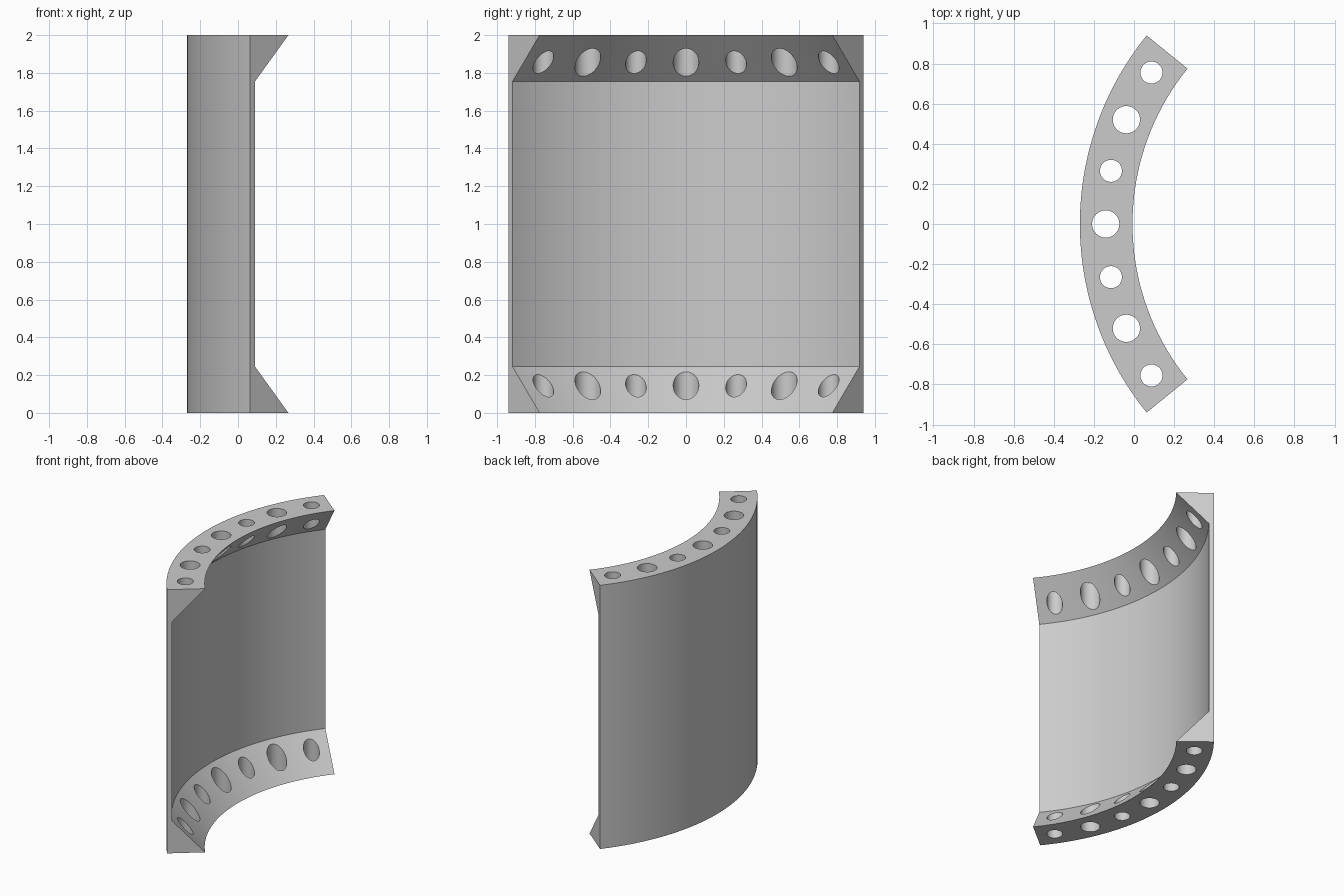
import bpy
import bmesh
from math import sin, cos, radians
from mathutils import Matrix

cube = bpy.data.objects.get("Cube")
if cube:
    bpy.data.objects.remove(cube, do_unlink=True)

HEIGHT = 2.0
CENTRE_X = 1.224                  # axis of the curved panel
OUTER, WALL, INNER = 1.494, 1.459, 1.2315
FLANGE = 0.245                    # height of each sloping flange
HALF_ANGLE = 39.0
SEGMENTS = 48
HOLE_RING, HOLE_STEP = 1.365, 11.2


def arc_point(radius, degrees, z):
    a = radians(degrees)
    return (CENTRE_X - radius * cos(a), radius * sin(a), z)


def make_object(name, bm):
    bmesh.ops.recalc_face_normals(bm, faces=bm.faces)
    mesh = bpy.data.meshes.new(name)
    bm.to_mesh(mesh)
    bm.free()
    obj = bpy.data.objects.new(name, mesh)
    bpy.context.collection.objects.link(obj)
    return obj


# Material
grey = bpy.data.materials.new("light grey")
grey.use_nodes = True
colour = (0.6, 0.6, 0.6, 1.0)
grey.diffuse_color = colour
grey.node_tree.nodes["Principled BSDF"].inputs["Base Color"].default_value = colour

# Curved panel: wall with a sloping flange at each end, swept along the arc
profile = [(OUTER, 0), (INNER, 0), (WALL, FLANGE),
           (WALL, HEIGHT - FLANGE), (INNER, HEIGHT), (OUTER, HEIGHT)]
bm = bmesh.new()
rings = []
for i in range(SEGMENTS + 1):
    angle = HALF_ANGLE * (2 * i / SEGMENTS - 1)
    rings.append([bm.verts.new(arc_point(r, angle, z)) for r, z in profile])
for a, b in zip(rings, rings[1:]):
    for j in range(len(profile)):
        k = (j + 1) % len(profile)
        bm.faces.new((a[j], a[k], b[k], b[j]))
bm.faces.new(rings[0])
bm.faces.new(rings[-1])
panel = make_object("curved_panel", bm)
panel.data.materials.append(grey)

# Bolt holes, alternately large and small, straight through both flanges
bm = bmesh.new()
for i in range(-3, 4):
    radius = 0.055 if i % 2 else 0.068
    place = Matrix.Translation(arc_point(HOLE_RING, i * HOLE_STEP, HEIGHT / 2))
    bmesh.ops.create_cone(bm, cap_ends=True, segments=40, radius1=radius,
                          radius2=radius, depth=HEIGHT + 0.4, matrix=place)
cutter = make_object("hole_cutter", bm)
cutter.data.materials.append(grey)
cutter.hide_render = True

cut = panel.modifiers.new("bolt holes", "BOOLEAN")
cut.operation = "DIFFERENCE"
cut.solver = "EXACT"
cut.object = cutter
bpy.ops.object.select_all(action="DESELECT")
panel.select_set(True)
bpy.context.view_layer.objects.active = panel
bpy.ops.object.modifier_apply(modifier=cut.name)
bpy.data.objects.remove(cutter, do_unlink=True)

# Smooth curves, crisp corners
bpy.ops.object.shade_smooth_by_angle(angle=radians(30))
